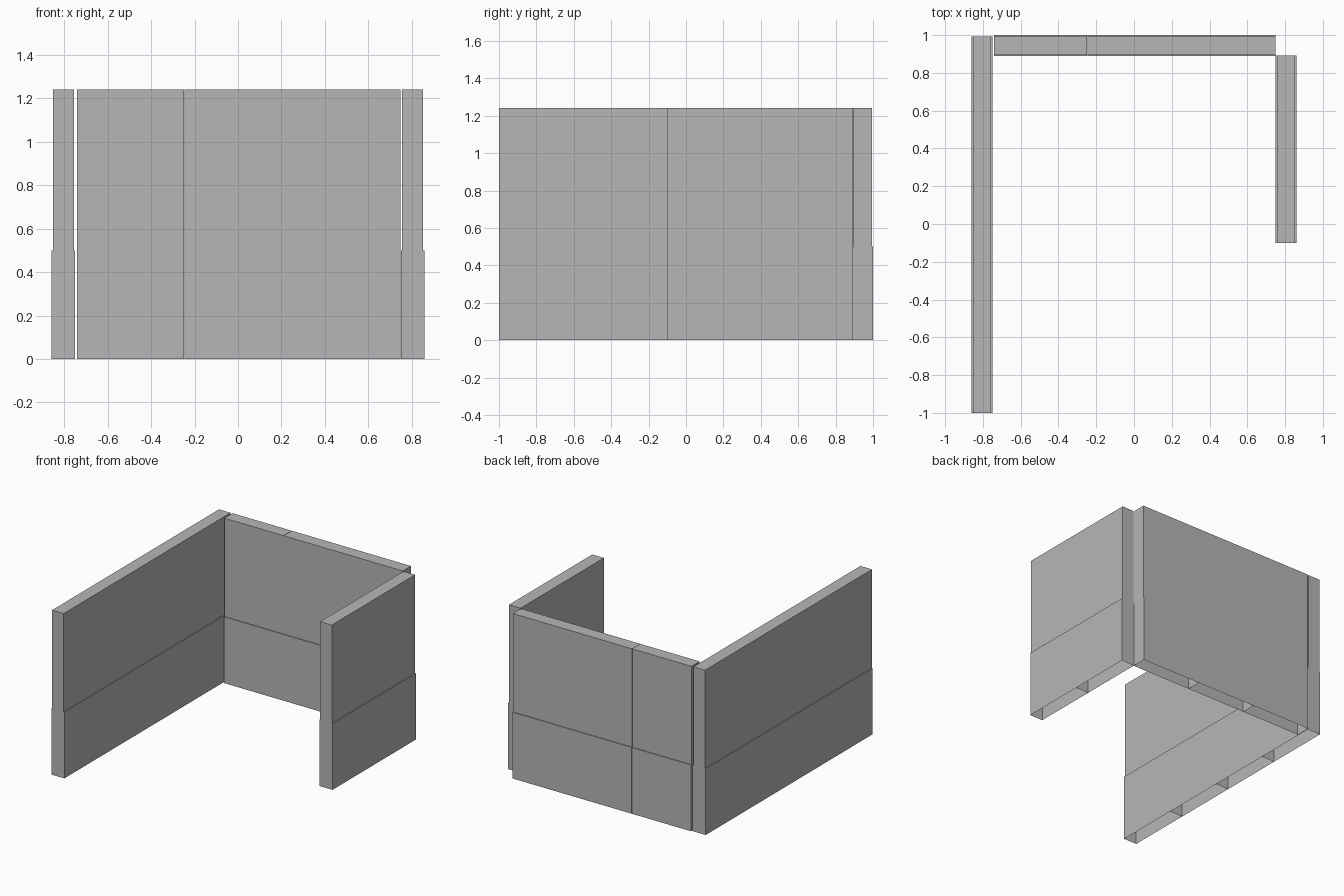
import bpy, bmesh

if "Cube" in bpy.data.objects:
    bpy.data.objects.remove(bpy.data.objects["Cube"])

gray = bpy.data.materials.new("panel gray")
gray.diffuse_color = (0.47, 0.47, 0.47, 1)
gray.use_nodes = True
gray.node_tree.nodes["Principled BSDF"].inputs["Base Color"].default_value = gray.diffuse_color


def add_quad(bm, pts):
    bm.faces.new([bm.verts.new(p) for p in pts])


def add_shell(bm, x0, x1, y0, y1, z0, z1):
    """Box shell with an open underside."""
    m = [(x0, y0), (x1, y0), (x1, y1), (x0, y1)]
    low = [bm.verts.new((x, y, z0)) for x, y in m]
    top = [bm.verts.new((x, y, z1)) for x, y in m]
    bm.faces.new(top)
    for i in range(4):
        j = (i + 1) % 4
        bm.faces.new([low[i], low[j], top[j], top[i]])


def finish(bm, name):
    mesh = bpy.data.meshes.new(name)
    bm.to_mesh(mesh)
    bm.free()
    mesh.materials.append(gray)
    bpy.context.collection.objects.link(bpy.data.objects.new(name, mesh))


def partition(name, x0, x1, y0, y1, bays):
    split, height, step = 0.5, 1.242, 0.006
    along_x = (x1 - x0) > (y1 - y0)
    # hollow base with cross ribs between its bays
    bm = bmesh.new()
    add_shell(bm, x0, x1, y0, y1, 0, split)
    for i in range(1, bays):
        t = i / bays
        if along_x:
            x = x0 + (x1 - x0) * t
            add_quad(bm, [(x, y0, 0), (x, y1, 0), (x, y1, split), (x, y0, split)])
        else:
            y = y0 + (y1 - y0) * t
            add_quad(bm, [(x0, y, 0), (x1, y, 0), (x1, y, split), (x0, y, split)])
    finish(bm, name + "_base")
    # slightly thinner upper screen
    dx, dy = (0, step) if along_x else (step, 0)
    bm = bmesh.new()
    add_shell(bm, x0 + dx, x1 - dx, y0 + dy, y1 - dy, split, height)
    finish(bm, name + "_screen")


# three sides of the cubicle, the back in two panels
partition("left_wall", -0.859, -0.75, -1.0, 0.992, 4)
partition("back_wall_narrow", -0.742, -0.248, 0.89, 1.0, 1)
partition("back_wall_wide", -0.246, 0.749, 0.89, 1.0, 2)
partition("right_wall", 0.75, 0.859, -0.1, 0.893, 2)
